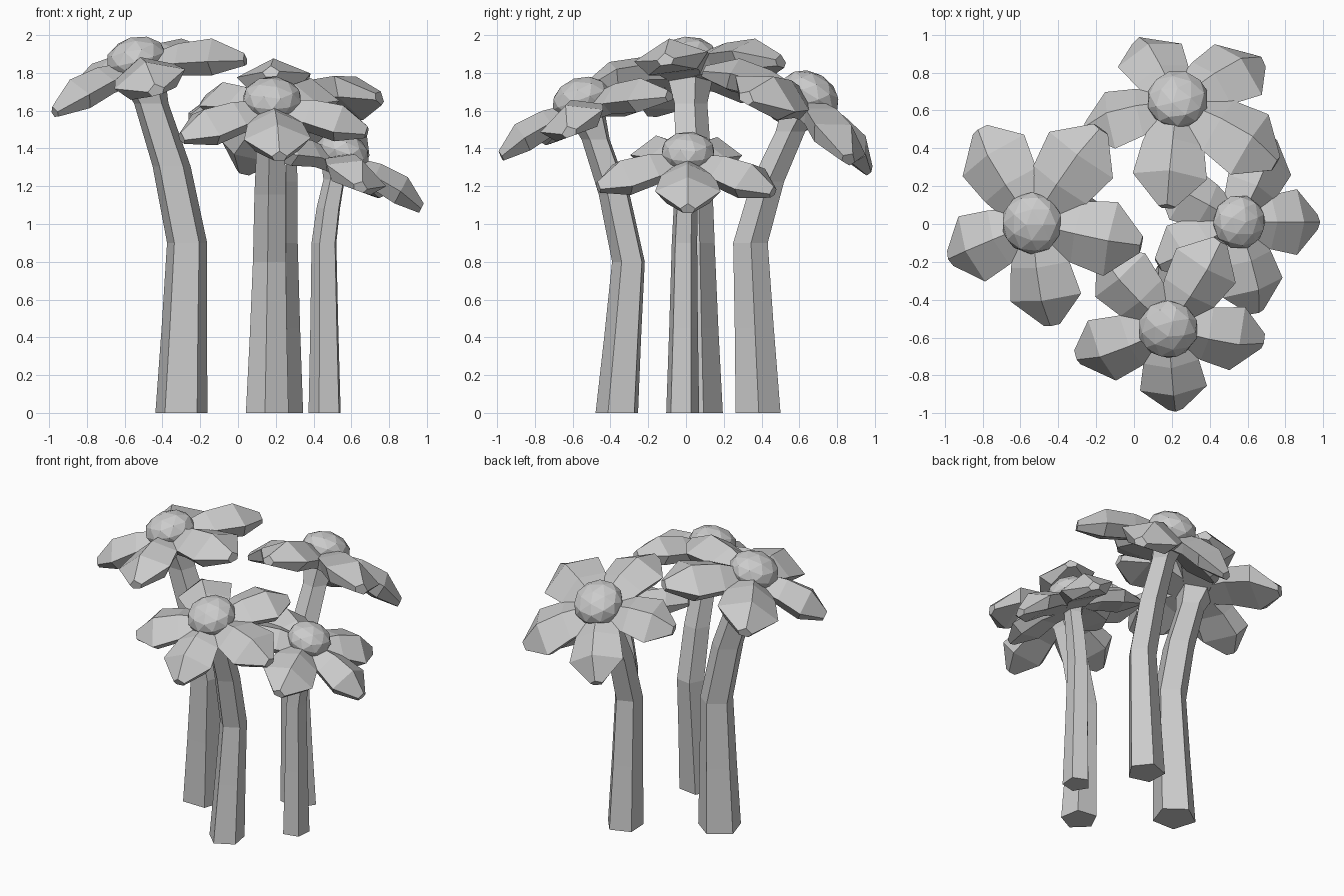
import bpy, bmesh, math
from mathutils import Vector

if "Cube" in bpy.data.objects:
    bpy.data.objects.remove(bpy.data.objects["Cube"], do_unlink=True)

GREY = (0.6, 0.6, 0.6, 1)
mat = bpy.data.materials.new("stone grey")
mat.use_nodes = True
mat.diffuse_color = GREY
mat.node_tree.nodes["Principled BSDF"].inputs["Base Color"].default_value = GREY


def finish(bm, name):
    bmesh.ops.recalc_face_normals(bm, faces=bm.faces)
    mesh = bpy.data.meshes.new(name)
    bm.to_mesh(mesh)
    bm.free()
    mesh.materials.append(mat)
    obj = bpy.data.objects.new(name, mesh)
    bpy.context.collection.objects.link(obj)
    return obj


def loft(name, rings):
    """Skin a list of equal point rings and cap both ends."""
    bm = bmesh.new()
    loops = [[bm.verts.new(point) for point in ring] for ring in rings]
    count = len(loops[0])
    for lower, upper in zip(loops, loops[1:]):
        for i in range(count):
            j = (i + 1) % count
            bm.faces.new((lower[i], lower[j], upper[j], upper[i]))
    bm.faces.new(loops[0])
    bm.faces.new(loops[-1])
    finish(bm, name)


# Petal section: side, ridge, side, then two points underneath
SECTION = [(-1, 0), (0, 1), (1, 0), (0.65, -0.85), (-0.65, -0.85)]


def petal(name, hub, tip, normal):
    axis = tip - hub
    size = axis.length
    side = axis.cross(normal).normalized()
    up = side.cross(axis).normalized()
    rings = []
    # Broad root, wide shoulder, small blunt end
    for along, wide, thick in ((0.1, 0.2, 0.13), (0.4, 0.29, 0.15),
                               (0.72, 0.35, 0.17), (1, 0.08, 0.06)):
        middle = hub + axis * along + up * size * 0.08 * math.sin(math.pi * along)
        rings.append([middle + (side * u * wide + up * v * thick) * size
                      for u, v in SECTION])
    loft(name, rings)


def stem(name, base, knee, hub, radius, turn):
    # Straight up to the knee, then a curve that flares under the flower
    spine = [(base, 1), (base.lerp(knee, 0.5), 0.87), (knee, 0.77)]
    for t, width in ((0.45, 0.73), (0.82, 0.66), (1, 0.95)):
        point = knee.lerp(hub, t ** 1.4)
        point.z = knee.z + (hub.z - knee.z) * t
        spine.append((point, width))
    corners = [turn + i * math.tau / 5 for i in range(5)]
    loft(name, [[c + Vector((math.cos(a), math.sin(a), 0)) * radius * width
                 for a in corners] for c, width in spine])


def centre(name, hub, normal, radius):
    bm = bmesh.new()
    bmesh.ops.create_icosphere(bm, subdivisions=2, radius=radius)
    dome = finish(bm, name)
    dome.location = hub + normal * 0.075
    dome.scale.z = 0.72
    dome.rotation_euler = normal.to_track_quat('Z', 'Y').to_euler()


def flower(label, base, knee, hub, stem_radius, turn, facing, droop, dome, petals):
    """Petals are (bearing in degrees, reach) and lie on the tilted plane, less droop."""
    base, knee, hub = Vector(base), Vector(knee), Vector(hub)
    normal = Vector(facing).normalized()
    stem(label + "_stem", base, knee, hub, stem_radius, turn)
    centre(label + "_flower_centre", hub, normal, dome)
    for number, (bearing, reach) in enumerate(petals, 1):
        angle = math.radians(bearing)
        out = Vector((math.cos(angle), math.sin(angle), 0)) * reach
        out.z = -out.dot(normal) / normal.z - droop
        petal(f"{label}_petal_{number}", hub, hub + out, normal)


flower("tall", base=(-0.3, 0.05, 0), knee=(-0.27, 0.04, 0.9), hub=(-0.52, 0.01, 1.8),
       stem_radius=0.145, turn=0.3, facing=(-0.27, -0.08, 1), droop=0.07, dome=0.165,
       petals=[(-12, 0.57), (55, 0.6), (121, 0.57), (203, 0.49), (279, 0.55)])
flower("front", base=(0.16, -0.36, 0), knee=(0.17, -0.3, 0.8), hub=(0.18, -0.53, 1.59),
       stem_radius=0.12, turn=0.8, facing=(0, -0.36, 1), droop=0.07, dome=0.16,
       petals=[(-10, 0.51), (58, 0.52), (133, 0.51), (200, 0.51), (275, 0.45)])
flower("back", base=(0.22, 0.38, 0), knee=(0.22, 0.34, 0.9), hub=(0.23, 0.62, 1.62),
       stem_radius=0.125, turn=1.3, facing=(0, 0.6, 1), droop=0.13, dome=0.165,
       petals=[(-30, 0.6), (29, 0.5), (120, 0.4), (194, 0.5), (264, 0.53)])
flower("low", base=(0.465, -0.02, 0), knee=(0.46, -0.01, 0.9), hub=(0.53, 0.01, 1.31),
       stem_radius=0.092, turn=1.8, facing=(0.36, 0, 1), droop=0.07, dome=0.145,
       petals=[(0, 0.44), (67, 0.49), (152, 0.44), (209, 0.46), (284, 0.49)])
